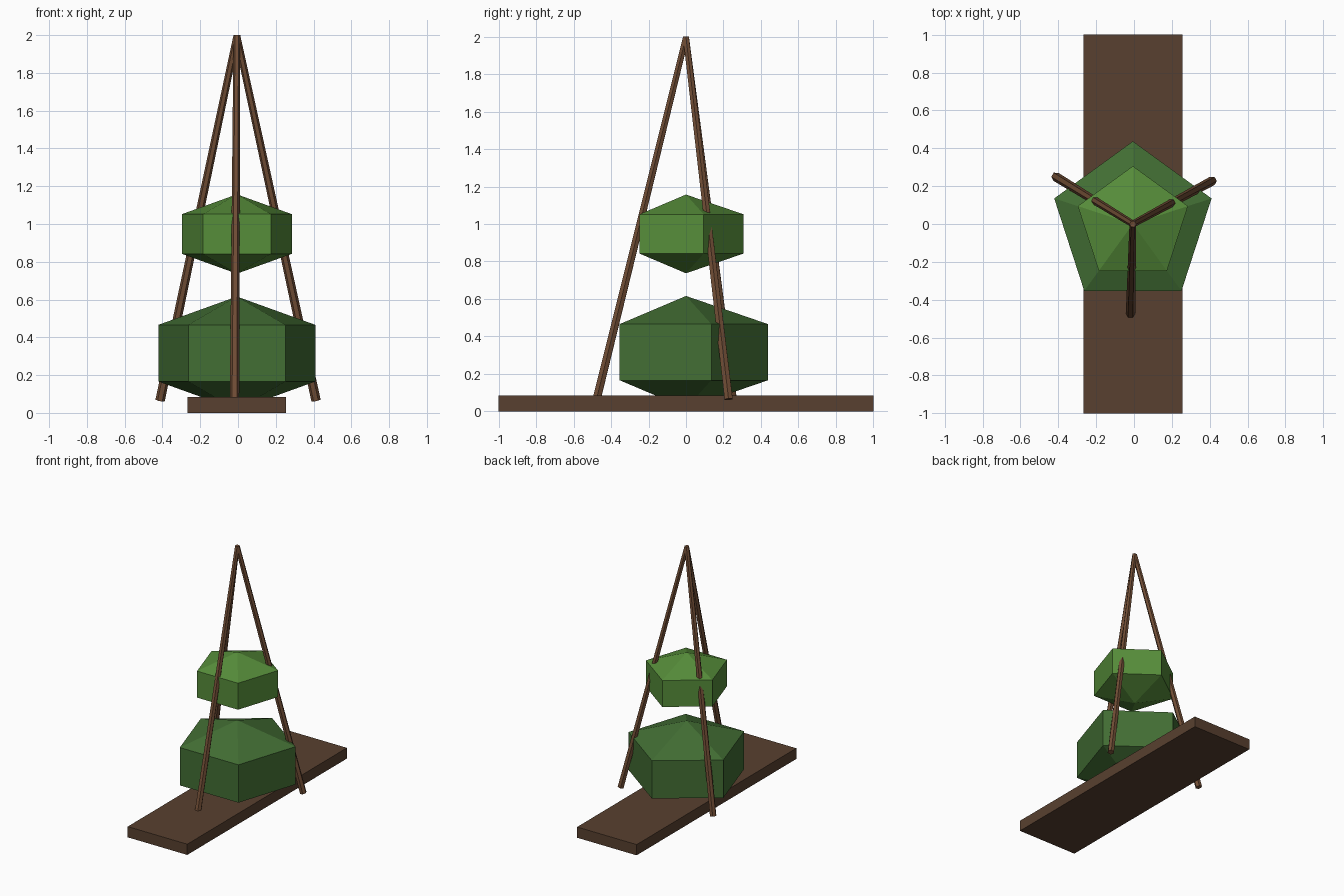
import bpy, bmesh
from math import sin, cos, pi, radians
from mathutils import Vector, Matrix

if "Cube" in bpy.data.objects:
    bpy.data.objects.remove(bpy.data.objects["Cube"])

CX = -0.006  # axis of the tripod


def material(name, rgb):
    m = bpy.data.materials.new(name)
    m.diffuse_color = (*rgb, 1)
    m.use_nodes = True
    m.node_tree.nodes["Principled BSDF"].inputs["Base Color"].default_value = m.diffuse_color
    return m


def finish(name, bm, mat):
    bmesh.ops.recalc_face_normals(bm, faces=bm.faces)
    me = bpy.data.meshes.new(name)
    bm.to_mesh(me)
    bm.free()
    me.materials.append(mat)
    ob = bpy.data.objects.new(name, me)
    bpy.context.collection.objects.link(ob)
    return ob


def bush(name, z, radius, height, mat):
    """Five-sided, three-ring ball: two pentagon rings and two tips."""
    bm = bmesh.new()
    rings = [[bm.verts.new((CX + radius * cos(pi / 2 + i * 2 * pi / 5),
                            radius * sin(pi / 2 + i * 2 * pi / 5),
                            z + s * height / 2)) for i in range(5)] for s in (-1, 1)]
    tips = [bm.verts.new((CX, 0, z + s * height)) for s in (-1, 1)]
    for i in range(5):
        j = (i + 1) % 5
        bm.faces.new((rings[0][i], rings[0][j], rings[1][j], rings[1][i]))
        for ring, tip in zip(rings, tips):
            bm.faces.new((ring[i], ring[j], tip))
    return finish(name, bm, mat)


def pole(name, foot, top, r_foot, r_top, mat):
    """Slightly tapered six-sided pole, one edge facing outward."""
    foot, top = Vector(foot), Vector(top)
    axis = top - foot
    bm = bmesh.new()
    bmesh.ops.create_cone(bm, cap_ends=True, segments=6, radius1=r_foot,
                          radius2=r_top, depth=axis.length,
                          matrix=Matrix.Rotation(radians(30), 4, 'Z'))
    ob = finish(name, bm, mat)
    ob.rotation_mode = 'QUATERNION'
    ob.rotation_quaternion = axis.to_track_quat('Z', 'Y')
    ob.location = (foot + top) / 2
    return ob


plank_wood = material("plank_wood", (0.098, 0.051, 0.029))
pole_wood = material("pole_wood", (0.165, 0.075, 0.036))
dark_leaf = material("dark_leaf", (0.055, 0.156, 0.034))
light_leaf = material("light_leaf", (0.093, 0.266, 0.042))

# Ground plank
bm = bmesh.new()
bmesh.ops.create_cube(bm, size=1)
bmesh.ops.scale(bm, vec=(0.522, 2, 0.085), verts=bm.verts)
bmesh.ops.translate(bm, vec=(CX, 0, 0.0425), verts=bm.verts)
finish("plank", bm, plank_wood)

# Two clumps of foliage
bush("lower_foliage", 0.316, 0.437, 0.3, dark_leaf)
bush("upper_foliage", 0.947, 0.306, 0.21, light_leaf)

# Tripod of poles meeting at the top
for name, deg in (("front_pole", -91.5), ("right_pole", 28.5), ("left_pole", 148.5)):
    a = radians(deg)
    pole(name, (CX + 0.477 * cos(a), 0.477 * sin(a), 0.065), (CX, 0, 1.997),
         0.025, 0.018, pole_wood)
